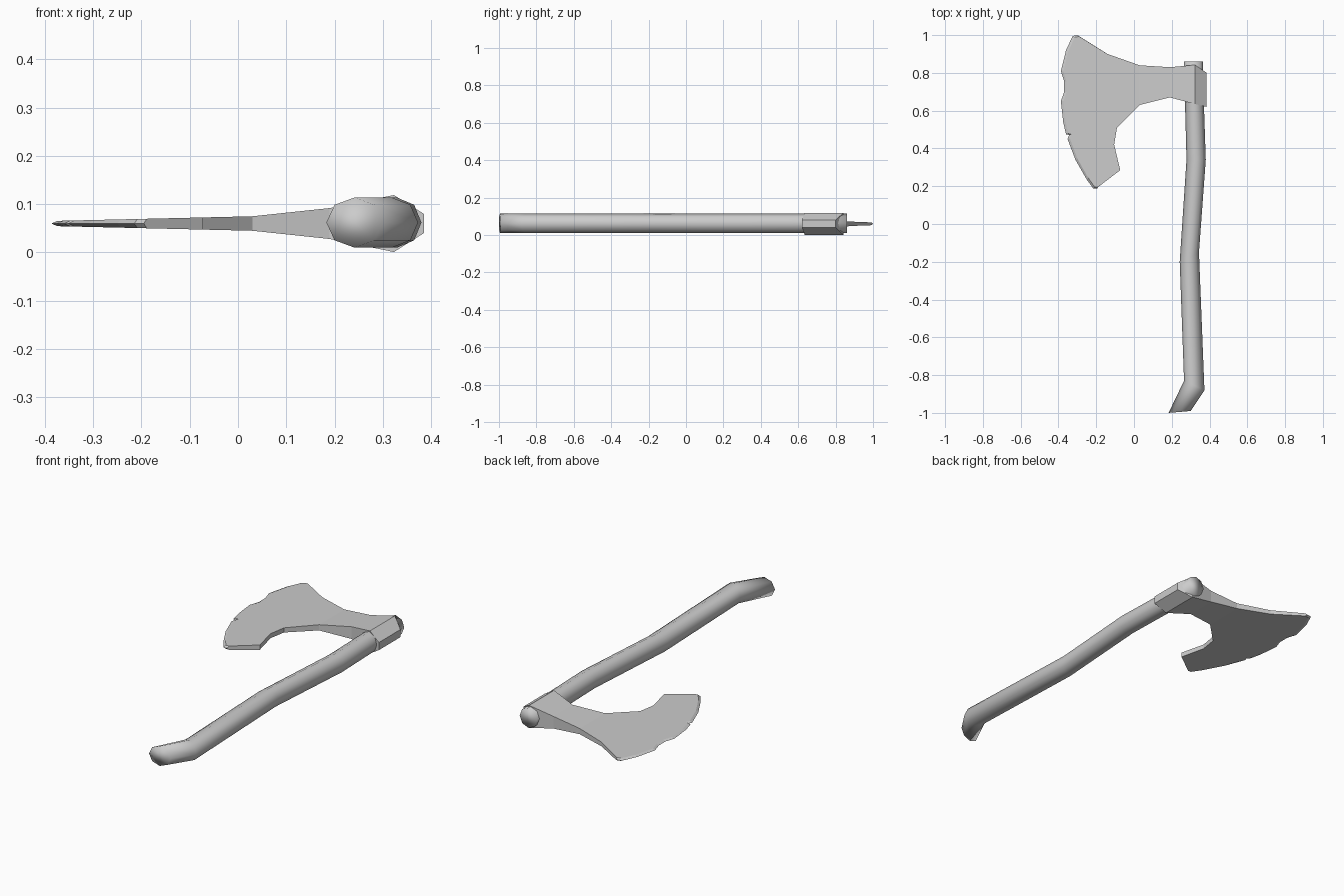
import bpy, bmesh, math

if "Cube" in bpy.data.objects:
    bpy.data.objects.remove(bpy.data.objects["Cube"])

ZC = 0.06  # mid-plane of the axe


def finish(bm, name, smooth):
    bmesh.ops.recalc_face_normals(bm, faces=bm.faces)
    for f in bm.faces:
        f.smooth = smooth
    me = bpy.data.meshes.new(name)
    bm.to_mesh(me)
    bm.free()
    ob = bpy.data.objects.new(name, me)
    bpy.context.collection.objects.link(ob)
    return ob


def bridge(bm, a, b):
    n = len(a)
    for i in range(n):
        bm.faces.new((a[i], a[(i + 1) % n], b[(i + 1) % n], b[i]))


# Handle: octagonal rings given by left and right edge points in plan
def make_handle():
    stations = [  # left x, left y, right x, right y
        (0.265, 0.86, 0.365, 0.86),
        (0.270, 0.64, 0.370, 0.64),
        (0.278, 0.34, 0.380, 0.34),
        (0.242, -0.20, 0.344, -0.15),
        (0.265, -0.83, 0.373, -0.88),
        (0.183, -1.00, 0.300, -0.99),
    ]
    bm = bmesh.new()
    rings = []
    for lx, ly, rx, ry in stations:
        ring = []
        for i in range(8):
            a = math.tau * i / 8
            t = 0.5 + 0.5 * math.cos(a)
            ring.append(bm.verts.new((lx + (rx - lx) * t, ly + (ry - ly) * t,
                                      ZC + 0.002 + 0.052 * math.sin(a))))
        rings.append(ring)
    for a, b in zip(rings, rings[1:]):
        bridge(bm, a, b)
    bm.faces.new(rings[0])
    bm.faces.new(rings[-1])
    return finish(bm, "handle", True)


# Head: lofted socket and neck, then a thin bearded blade with a worn edge
def make_head():
    socket = [  # x, low y, high y, half thickness
        (0.385, 0.62, 0.80, 0.020),
        (0.323, 0.635, 0.842, 0.059),
        (0.19, 0.67, 0.83, 0.032),
        (0.03, 0.63, 0.84, 0.015),
    ]
    spine = [(-0.14, 0.90)]
    edge = [(-0.30, 1.0), (-0.325, 0.995), (-0.36, 0.92), (-0.387, 0.81),
            (-0.37, 0.755), (-0.37, 0.70), (-0.387, 0.65), (-0.375, 0.54),
            (-0.36, 0.475), (-0.343, 0.472), (-0.352, 0.45), (-0.31, 0.34),
            (-0.25, 0.235), (-0.215, 0.187), (-0.195, 0.187)]
    beard = [(-0.073, 0.285), (-0.105, 0.42), (-0.09, 0.51)]

    bm = bmesh.new()
    rings = []
    for x, lo, hi, h in socket:
        rings.append([bm.verts.new((x, y, ZC + z)) for y, z in
                      ((lo, h), (hi, h), (hi, -h), (lo, -h))])
    for a, b in zip(rings, rings[1:]):
        bridge(bm, a, b)
    bm.faces.new(rings[0])

    def pair(x, y):
        h = 0.015 + (x - 0.03) * 0.0235
        return [bm.verts.new((x, y, ZC + s * h)) for s in (1, -1)]

    def inset(p):
        return (p[0] + (-0.05 - p[0]) * 0.04, p[1] + (0.65 - p[1]) * 0.02)

    last = rings[-1]
    sp = [[last[1], last[2]]] + [pair(*p) for p in spine]
    ed = [pair(*inset(p)) for p in edge]
    be = [pair(*p) for p in beard] + [[last[0], last[3]]]
    mid = [bm.verts.new((x, y, ZC)) for x, y in edge]
    outline = sp + ed + be
    for side in (0, 1):
        bm.faces.new([p[side] for p in outline])
        for i in range(len(edge) - 1):
            bm.faces.new((ed[i][side], ed[i + 1][side], mid[i + 1], mid[i]))
    for chain in (sp, be):
        for a, b in zip(chain, chain[1:]):
            bm.faces.new((a[0], b[0], b[1], a[1]))
    # blade corners where the thick back meets the sharpened edge
    for a, e, m in ((sp[-1], ed[0], mid[0]), (be[0], ed[-1], mid[-1])):
        bm.faces.new((a[0], e[0], m, e[1], a[1]))
    return finish(bm, "axe_head", False)


make_handle()
make_head()
